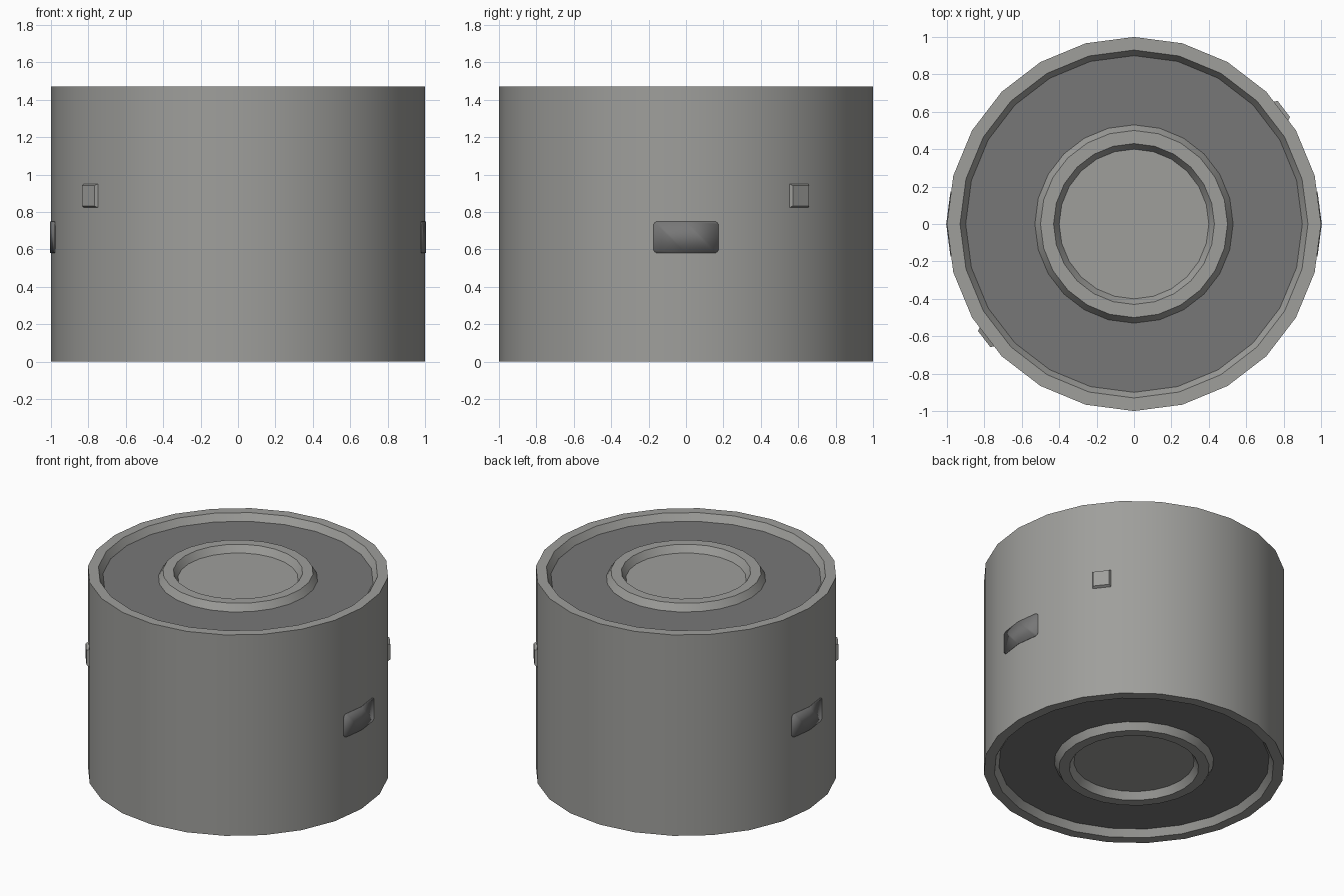
import bpy, bmesh, math
from mathutils import Matrix

if "Cube" in bpy.data.objects:
    bpy.data.objects.remove(bpy.data.objects["Cube"])

SIDES = 24
HEIGHT = 1.472
RECESS = 0.05


def material(name, rgb):
    m = bpy.data.materials.new(name)
    m.diffuse_color = (*rgb, 1)
    m.use_nodes = True
    m.node_tree.nodes["Principled BSDF"].inputs["Base Color"].default_value = m.diffuse_color
    return m


body_grey = material("light_grey", (0.345, 0.345, 0.33))
dark_grey = material("dark_grey", (0.185, 0.185, 0.185))


def make_object(name, bm, mats, smooth=False):
    bmesh.ops.recalc_face_normals(bm, faces=bm.faces)
    mesh = bpy.data.meshes.new(name)
    bm.to_mesh(mesh)
    bm.free()
    for m in mats:
        mesh.materials.append(m)
    ob = bpy.data.objects.new(name, mesh)
    bpy.context.collection.objects.link(ob)
    if smooth:
        bpy.context.view_layer.objects.active = ob
        ob.select_set(True)
        bpy.ops.object.shade_smooth_by_angle(angle=math.radians(30))
        ob.select_set(False)
    return ob


# Drum: one lathed profile, the same rim and hub on both ends
half = [(0.40, RECESS), (0.43, 0), (0.50, 0), (0.53, RECESS),
        (0.90, RECESS), (0.93, 0), (1.0, 0)]
profile = half + [(r, HEIGHT - z) for r, z in reversed(half)]
bm = bmesh.new()
rings = []
for r, z in profile:
    rings.append([bm.verts.new((r * math.cos(a), r * math.sin(a), z))
                  for a in (math.tau * i / SIDES for i in range(SIDES))])
for lo, hi, p, q in zip(rings, rings[1:], profile, profile[1:]):
    # the wide recessed ring on each end is dark
    dark = {p[0], q[0]} == {0.53, 0.90}
    for i in range(SIDES):
        j = (i + 1) % SIDES
        f = bm.faces.new((lo[i], lo[j], hi[j], hi[i]))
        f.material_index = int(dark)
bm.faces.new(rings[0])
bm.faces.new(rings[-1])
make_object("drum", bm, [body_grey, dark_grey], smooth=True)


# Dark rounded side panels that follow the two facets beside each side edge
def side_panel(name, angle):
    half_w, z0, z1, rad, lift = 0.175, 0.58, 0.75, 0.025, 0.004
    outline = [(0, z0)]
    for cz, start in ((z0 + rad, -90), (z1 - rad, 0)):
        for k in range(5):
            a = math.radians(start + 22.5 * k)
            outline.append((half_w - rad + rad * math.cos(a), cz + rad * math.sin(a)))
    outline.append((0, z1))
    slope = math.tan(math.pi / SIDES)
    bm = bmesh.new()
    for s in (1, -1):
        vs = [bm.verts.new((1 + lift - y * slope, s * y, z)) for y, z in outline]
        bm.faces.new(vs if s > 0 else vs[::-1])
    bmesh.ops.remove_doubles(bm, verts=bm.verts, dist=1e-5)
    bmesh.ops.rotate(bm, verts=bm.verts, matrix=Matrix.Rotation(angle, 3, 'Z'))
    ob = make_object(name, bm, [dark_grey], smooth=True)
    mod = ob.modifiers.new("thickness", 'SOLIDIFY')
    mod.thickness = 0.006
    mod.offset = -1


side_panel("side_panel_right", 0)
side_panel("side_panel_left", math.pi)


# Small bevelled studs centred on two opposite facets
def stud(name, angle):
    bm = bmesh.new()
    bmesh.ops.create_cube(bm, size=1)
    for v in bm.verts:
        outer = v.co.x > 0
        k = 0.108 if outer else 0.134
        v.co = (1.01 if outer else 0.985, v.co.y * k, 0.887 + v.co.z * k)
    bmesh.ops.rotate(bm, verts=bm.verts, matrix=Matrix.Rotation(angle, 3, 'Z'))
    make_object(name, bm, [body_grey])


stud("stud_back", math.radians(37.5))
stud("stud_front", math.radians(217.5))
